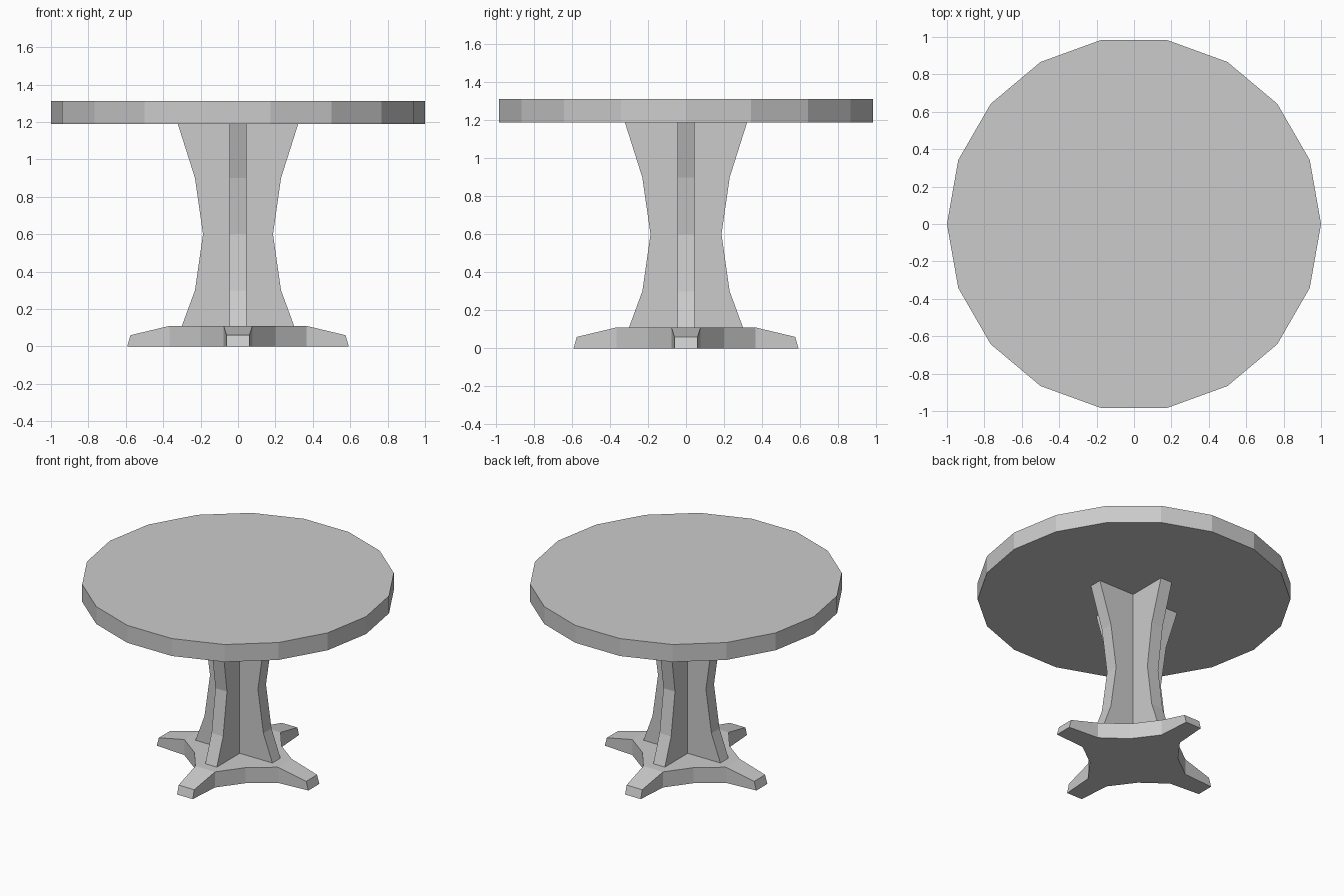
import bpy, bmesh
from math import cos, sin, pi

if "Cube" in bpy.data.objects:
    bpy.data.objects.remove(bpy.data.objects["Cube"])


def four_way(points):
    """Repeat one arm's points around z in quarter turns."""
    turns = [(1, 0), (0, 1), (-1, 0), (0, -1)]
    return [(x * c - y * s, x * s + y * c, z) for c, s in turns for x, y, z in points]


def build(name, rings, cap_top=True, extra=None):
    """Loft matching rings into a closed flat-shaded mesh."""
    bm = bmesh.new()
    loops = [[bm.verts.new(p) for p in ring] for ring in rings]
    for a, b in zip(loops, loops[1:]):
        n = len(a)
        for i in range(n):
            j = (i + 1) % n
            bm.faces.new((a[i], a[j], b[j], b[i]))
    bm.faces.new(loops[0][::-1])
    if cap_top:
        bm.faces.new(loops[-1])
    if extra:
        extra(bm, loops[-1])
    bmesh.ops.recalc_face_normals(bm, faces=bm.faces)
    mesh = bpy.data.meshes.new(name)
    bm.to_mesh(mesh)
    bm.free()
    obj = bpy.data.objects.new(name, mesh)
    bpy.context.collection.objects.link(obj)
    return obj


# Round top with 18 sides
circle = [(cos(i * pi / 9), sin(i * pi / 9)) for i in range(18)]
build("table_top", [[(x, y, z) for x, y in circle] for z in (1.19, 1.313)])

# Waisted column with a plus-shaped section
W = 0.045
profile = [(0.30, 0.11), (0.23, 0.30), (0.187, 0.60), (0.23, 0.90), (0.322, 1.19)]
build("column", [four_way([(r, -W, z), (r, W, z), (W, W, z)]) for r, z in profile])


# Four-armed foot with sloping arm tops
def foot_top(bm, top):
    flat = []
    for k in range(0, 20, 5):
        s0, t0, t1, s1, d = top[k:k + 5]
        bm.faces.new((s0, t0, t1, s1))
        flat += [s0, s1, d]
    bm.faces.new(flat)


def foot_ring(tip_x, tip_z, z):
    return four_way([(0.365, -0.077, z), (tip_x, -0.061, tip_z), (tip_x, 0.061, tip_z),
                     (0.365, 0.077, z), (0.2, 0.2, z)])


build("foot", [foot_ring(0.592, 0, 0), foot_ring(0.575, 0.06, 0.11)],
      cap_top=False, extra=foot_top)
